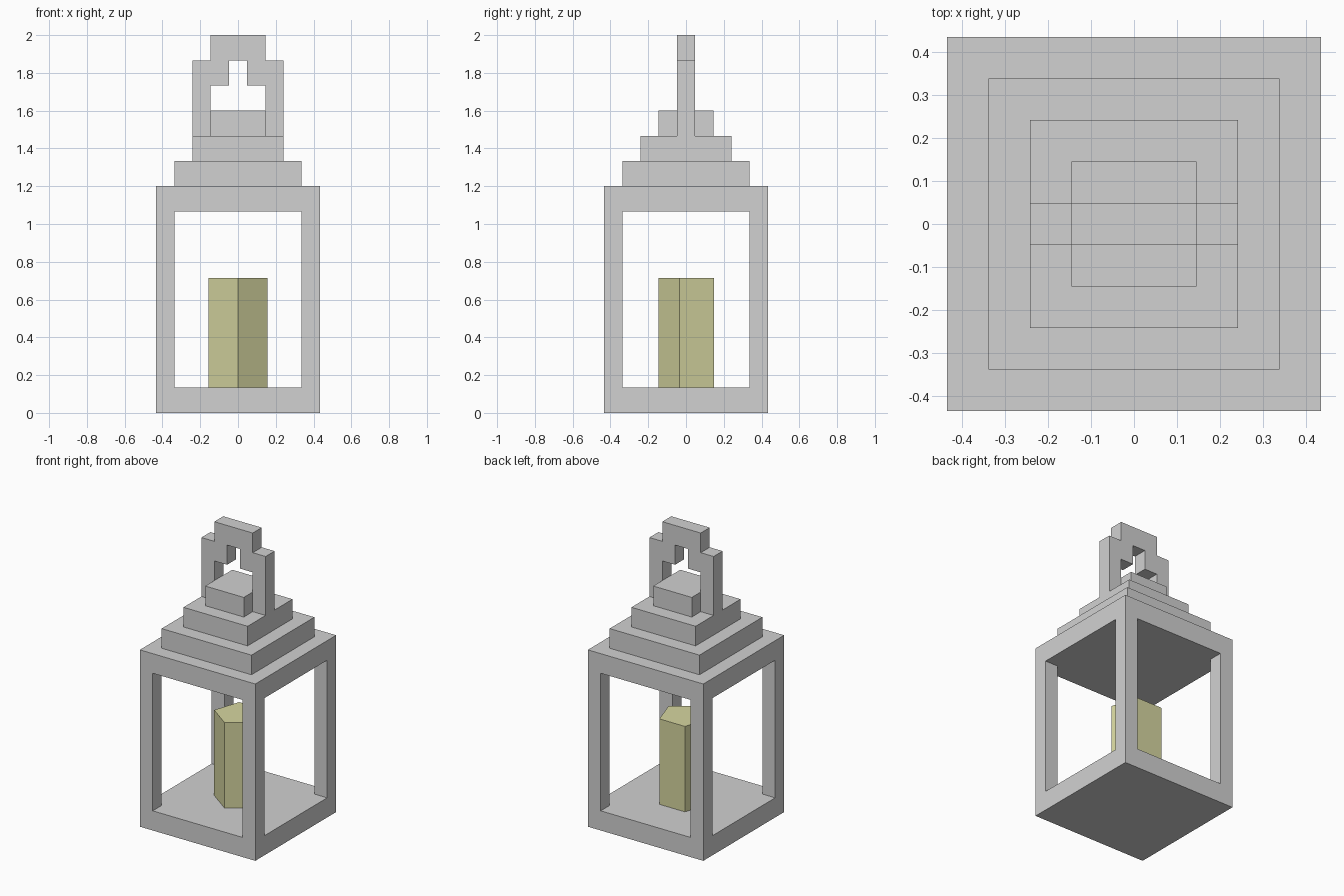
import bpy
import bmesh

default = bpy.data.objects.get("Cube")
if default:
    bpy.data.objects.remove(default, do_unlink=True)

# Half-width unit and height step that every metal part follows
U = 0.0963
H = 2 / 15


def material(name, rgb):
    mat = bpy.data.materials.new(name)
    mat.use_nodes = True
    mat.diffuse_color = (*rgb, 1)
    mat.node_tree.nodes["Principled BSDF"].inputs["Base Color"].default_value = (*rgb, 1)
    return mat


def finish(name, bm, mat):
    bmesh.ops.recalc_face_normals(bm, faces=bm.faces)
    mesh = bpy.data.meshes.new(name)
    bm.to_mesh(mesh)
    bm.free()
    mesh.materials.append(mat)
    obj = bpy.data.objects.new(name, mesh)
    bpy.context.collection.objects.link(obj)
    return obj


def box(name, x, y, z, mat):
    """Box from (low, high) ranges on each axis."""
    bm = bmesh.new()
    bmesh.ops.create_cube(bm, size=1)
    for v in bm.verts:
        for axis, (low, high) in enumerate((x, y, z)):
            v.co[axis] = high if v.co[axis] > 0 else low
    return finish(name, bm, mat)


def prism(name, outline, direction, mat):
    """Extrude a closed outline of 3D points along a direction."""
    bm = bmesh.new()
    face = bm.faces.new([bm.verts.new(p) for p in outline])
    result = bmesh.ops.extrude_face_region(bm, geom=[face], use_keep_orig=True)
    moved = [g for g in result["geom"] if isinstance(g, bmesh.types.BMVert)]
    bmesh.ops.translate(bm, verts=moved, vec=direction)
    return finish(name, bm, mat)


metal = material("grey metal", (0.64, 0.64, 0.64))
wax = material("pale yellow wax", (0.67, 0.67, 0.35))

# Base plate and four corner posts
outer, inner = 4.5 * U, 3.5 * U
base_top, ceiling = H, 8 * H
box("base", (-outer, outer), (-outer, outer), (0, base_top), metal)
sides = {"right": (-outer, -inner), "left": (inner, outer)}
depths = {"front": (-outer, -inner), "back": (inner, outer)}
for side, x in sides.items():
    for depth, y in depths.items():
        box(f"{depth}_{side}_post", x, y, (base_top, ceiling), metal)

# Stepped roof as one closed shell of stacked square rings
bm = bmesh.new()
rings = []
for tier in range(4):
    half = (4.5 - tier) * U
    for z in (ceiling + tier * H, ceiling + (tier + 1) * H):
        rings.append([bm.verts.new((sx * half, sy * half, z))
                      for sx, sy in ((-1, -1), (1, -1), (1, 1), (-1, 1))])
for low, high in zip(rings, rings[1:]):
    for i in range(4):
        j = (i + 1) % 4
        bm.faces.new((low[i], low[j], high[j], high[i]))
bm.faces.new(rings[0])
bm.faces.new(rings[-1])
finish("stepped_roof", bm, metal)

# Carrying handle: half outline in grid steps, mirrored and extruded in depth
half_outline = [(0.5, 14), (0.5, 13), (1.5, 13), (1.5, 11),
                (2.5, 11), (2.5, 14), (1.5, 14), (1.5, 15)]
outline = half_outline + [(-x, z) for x, z in reversed(half_outline)]
prism("handle", [(x * U, -U / 2, z * H) for x, z in outline], (0, U, 0), metal)

# Five-sided candle standing on the base, one edge to the front
bm = bmesh.new()
candle_height = 0.58
bmesh.ops.create_cone(bm, cap_ends=True, segments=5, radius1=0.163,
                      radius2=0.163, depth=candle_height)
front = min(bm.verts, key=lambda v: v.co.y).co
back = max(bm.verts, key=lambda v: v.co.y).co
if abs(front.x) > abs(back.x):  # turn the single edge to the front
    for v in bm.verts:
        v.co.y = -v.co.y
bmesh.ops.translate(bm, verts=bm.verts,
                    vec=(0, 0.017, base_top + candle_height / 2))
finish("candle", bm, wax)
